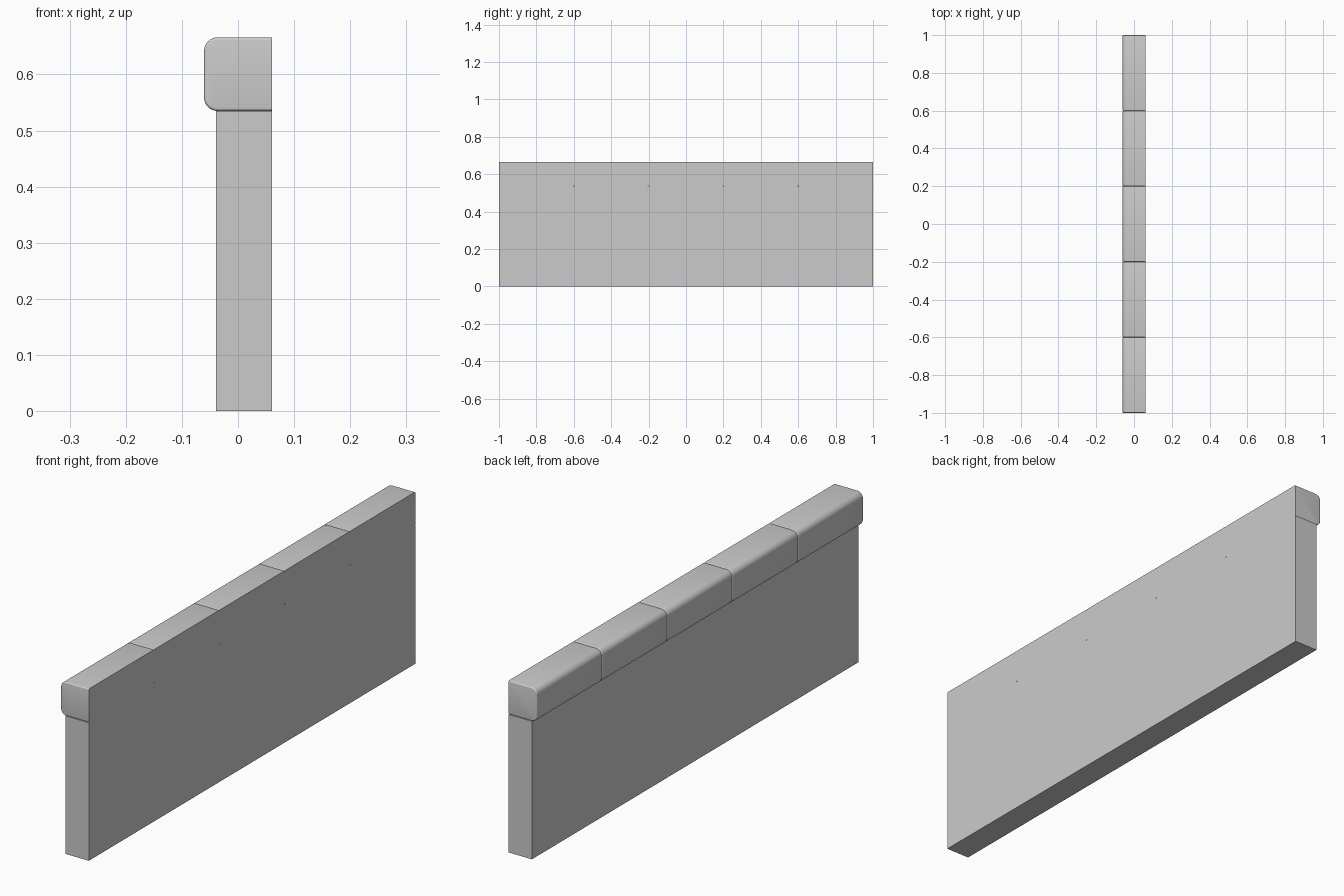
import bpy, bmesh, math

if "Cube" in bpy.data.objects:
    bpy.data.objects.remove(bpy.data.objects["Cube"])

X_BACK, X_NOSE, X_WALL = 0.0605, -0.0605, -0.0395
Z_JOINT, Z_TOP = 0.535, 0.666
RADIUS, EDGE = 0.024, 0.005
COUNT, LENGTH = 5, 0.4


def finish(name, bm):
    bmesh.ops.recalc_face_normals(bm, faces=bm.faces)
    mesh = bpy.data.meshes.new(name)
    bm.to_mesh(mesh)
    bm.free()
    ob = bpy.data.objects.new(name, mesh)
    bpy.context.collection.objects.link(ob)
    return ob


def cap_profile(inset):
    """Square back, two rounded corners on the overhanging nose."""
    lo, hi = Z_JOINT + inset, Z_TOP - inset
    r = RADIUS - inset
    cx = X_NOSE + RADIUS
    pts = [(X_BACK, lo), (X_BACK, hi)]
    for cz, start in ((hi - r, 90), (lo + r, 180)):
        for i in range(9):
            a = math.radians(start + 90 * i / 8)
            pts.append((cx + r * math.cos(a), cz + r * math.sin(a)))
    return pts


def cap_stone(name, y0, y1):
    # Sections step inward at each end to round the joint edges
    steps = [(EDGE * (1 - math.sin(a)), EDGE * (1 - math.cos(a)))
             for a in (math.pi / 2 * i / 4 for i in range(5))]
    # each step: (inset, distance from the end)
    steps = [(ins, dist) for ins, dist in steps]
    sections = [(y0 + d, i) for i, d in steps] + \
               [(y1 - d, i) for i, d in reversed(steps)]
    bm = bmesh.new()
    rings = [[bm.verts.new((x, y, z)) for x, z in cap_profile(i)]
             for y, i in sections]
    for a, b in zip(rings, rings[1:]):
        for j in range(len(a)):
            k = (j + 1) % len(a)
            bm.faces.new((a[j], a[k], b[k], b[j]))
    bm.faces.new(rings[0])
    bm.faces.new(rings[-1])
    ob = finish(name, bm)
    bpy.ops.object.select_all(action='DESELECT')
    ob.select_set(True)
    bpy.context.view_layer.objects.active = ob
    bpy.ops.object.shade_smooth_by_angle(angle=math.radians(35))


# Wall panel
bm = bmesh.new()
bmesh.ops.create_cube(bm, size=1)
for v in bm.verts:
    v.co.x = X_BACK if v.co.x > 0 else X_WALL
    v.co.y *= 2
    v.co.z = Z_JOINT if v.co.z > 0 else 0
finish("wall_panel", bm)

# Row of cap stones
for n in range(COUNT):
    cap_stone(f"cap_stone_{n + 1}", -1 + n * LENGTH, -1 + (n + 1) * LENGTH)
